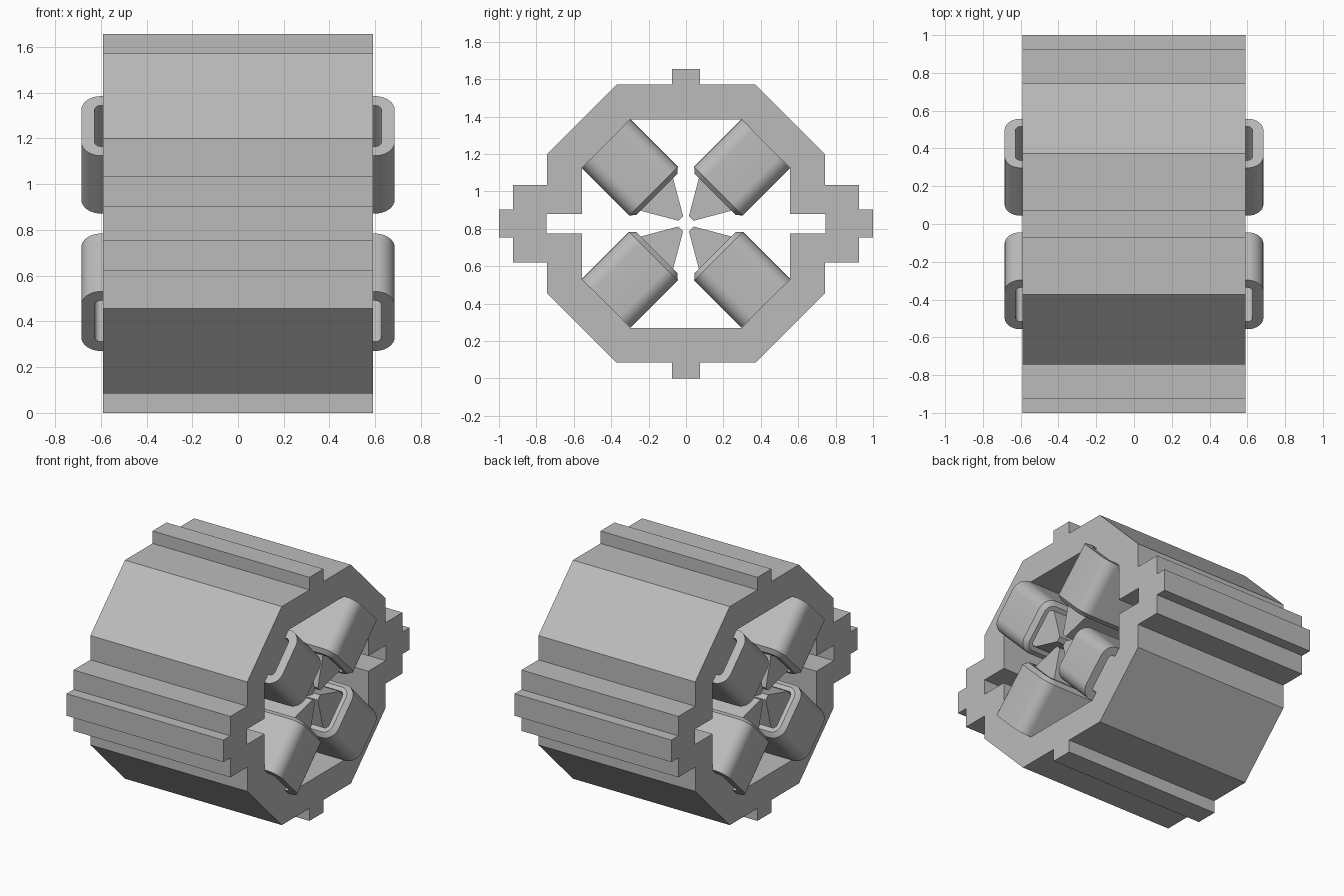
import bpy, bmesh, math
from mathutils import Matrix, Vector

if "Cube" in bpy.data.objects:
    bpy.data.objects.remove(bpy.data.objects["Cube"], do_unlink=True)

HALF = 0.59      # half length of the yoke and poles
MID = 0.828      # height of the bore axis

steel = bpy.data.materials.new("light_grey_steel")
steel.use_nodes = True
GREY = (0.5, 0.5, 0.5, 1)
steel.diffuse_color = GREY
steel.node_tree.nodes["Principled BSDF"].inputs["Base Color"].default_value = GREY


def finish(name, bm, smooth=False):
    bmesh.ops.recalc_face_normals(bm, faces=bm.faces)
    mesh = bpy.data.meshes.new(name)
    bm.to_mesh(mesh)
    bm.free()
    mesh.materials.append(steel)
    obj = bpy.data.objects.new(name, mesh)
    bpy.context.collection.objects.link(obj)
    if smooth:
        bpy.ops.object.select_all(action='DESELECT')
        obj.select_set(True)
        bpy.context.view_layer.objects.active = obj
        bpy.ops.object.shade_smooth_by_angle(angle=math.radians(30))
    return obj


def ring_of_loops(bm, loops):
    """Join closed loops of equal length one after another, last to first."""
    rows = [[bm.verts.new(p) for p in loop] for loop in loops]
    n = len(rows[0])
    for a, b in zip(rows, rows[1:] + rows[:1]):
        for i in range(n):
            j = (i + 1) % n
            bm.faces.new((a[i], a[j], b[j], b[i]))


def mirror_quarter(quarter):
    """Turn a quarter outline (top to side) into a full closed outline."""
    right = quarter + [(y, -z) for y, z in reversed(quarter)]
    return right + [(-y, z) for y, z in reversed(right)]


# Octagonal yoke: stepped outline outside, slotted octagon inside
outer = mirror_quarter([(0.075, 0.828), (0.075, 0.743), (0.372, 0.743), (0.743, 0.372),
                        (0.743, 0.207), (0.925, 0.207), (0.925, 0.075), (1.0, 0.075)])
inner = mirror_quarter([(0.3, 0.557), (0.557, 0.3), (0.557, 0.052), (0.745, 0.052)])
bm = bmesh.new()
edges = []
for outline in (outer, inner):
    vs = [bm.verts.new((-HALF, y, z + MID)) for y, z in outline]
    edges += [bm.edges.new((v, vs[i - 1])) for i, v in enumerate(vs)]
bmesh.ops.triangle_fill(bm, edges=edges, use_beauty=True)
bmesh.ops.dissolve_limit(bm, angle_limit=0.01, verts=bm.verts, edges=bm.edges)
res = bmesh.ops.extrude_face_region(bm, geom=bm.faces[:])
moved = [g for g in res["geom"] if isinstance(g, bmesh.types.BMVert)]
bmesh.ops.translate(bm, vec=(2 * HALF, 0, 0), verts=moved)
finish("yoke", bm)


def rounded_loop(hx, hy, r, height, seg=8):
    pts = []
    for k, (sx, sy) in enumerate([(1, 1), (-1, 1), (-1, -1), (1, -1)]):
        for i in range(seg + 1):
            a = math.pi / 2 * (k + i / seg)
            pts.append(Vector((sx * (hx - r) + r * math.cos(a),
                               sy * (hy - r) + r * math.sin(a), height)))
    return pts


# Four coils and tapered poles pointing at the bore axis
places = {"upper_back": 45, "upper_front": 135, "lower_front": 225, "lower_back": 315}
for place, degrees in places.items():
    turn = Matrix.Translation((0, 0, MID)) @ Matrix.Rotation(math.radians(degrees - 90), 4, 'X')

    bm = bmesh.new()
    ring_of_loops(bm, [rounded_loop(0.685, 0.184, 0.085, 0.604),
                       rounded_loop(0.685, 0.184, 0.085, 0.246),
                       rounded_loop(0.655, 0.155, 0.056, 0.22),
                       rounded_loop(0.627, 0.127, 0.028, 0.22),
                       rounded_loop(0.627, 0.127, 0.028, 0.604)])
    bm.transform(turn)
    finish(place + "_coil", bm, smooth=True)

    bm = bmesh.new()
    half = [(0.126, 0.61), (0.126, 0.226), (0.018, 0.04)]
    profile = half + [(-v, u) for v, u in reversed(half)]
    face = bm.faces.new([bm.verts.new((-HALF, v, u)) for v, u in profile])
    res = bmesh.ops.extrude_face_region(bm, geom=[face])
    moved = [g for g in res["geom"] if isinstance(g, bmesh.types.BMVert)]
    bmesh.ops.translate(bm, vec=(2 * HALF, 0, 0), verts=moved)
    bm.transform(turn)
    finish(place + "_pole", bm)
